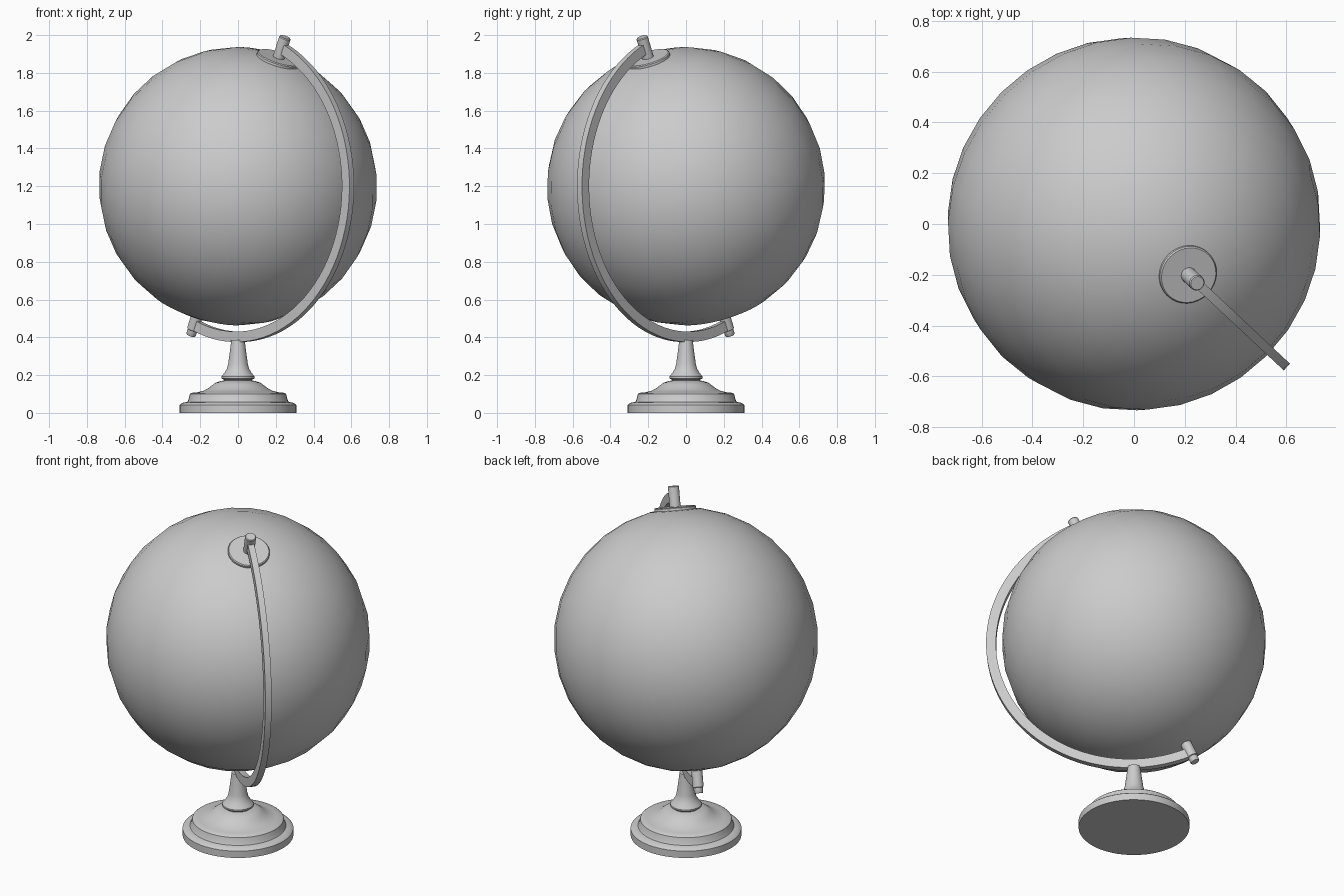
import bpy, bmesh, math
from mathutils import Vector, Matrix

if "Cube" in bpy.data.objects:
    bpy.data.objects.remove(bpy.data.objects["Cube"])

CENTRE = Vector((0, 0, 1.2))
TILT = math.radians(23.4)
YAW = math.radians(-43.1)
OUT = Vector((math.cos(YAW), math.sin(YAW), 0))    # arm side
SIDE = Vector((-math.sin(YAW), math.cos(YAW), 0))  # across the arm
UP = Vector((0, 0, 1))


def ray(a):
    return UP * math.cos(a) + OUT * math.sin(a)


AXIS = ray(TILT)
ROT = Vector((0, 0, 1)).rotation_difference(AXIS).to_matrix().to_4x4()
FRAME = Matrix.Translation(CENTRE) @ ROT


def finish(name, bm, matrix=None, angle=35):
    bmesh.ops.recalc_face_normals(bm, faces=bm.faces)
    me = bpy.data.meshes.new(name)
    bm.to_mesh(me)
    bm.free()
    ob = bpy.data.objects.new(name, me)
    bpy.context.collection.objects.link(ob)
    if matrix:
        ob.matrix_world = matrix
    bpy.ops.object.select_all(action='DESELECT')
    ob.select_set(True)
    bpy.context.view_layer.objects.active = ob
    bpy.ops.object.shade_smooth_by_angle(angle=math.radians(angle))
    return ob


def lathe(name, profile, segments, matrix=None, angle=35):
    bm = bmesh.new()
    rings = []
    for r, z in profile:
        rings.append([bm.verts.new((r * math.cos(2 * math.pi * i / segments),
                                    r * math.sin(2 * math.pi * i / segments), z))
                      for i in range(segments)])
    for a, b in zip(rings, rings[1:]):
        for i in range(segments):
            j = (i + 1) % segments
            bm.faces.new((a[i], a[j], b[j], b[i]))
    bm.faces.new(rings[0])
    bm.faces.new(rings[-1])
    return finish(name, bm, matrix, angle)


# globe ball, tilted on its axis
bm = bmesh.new()
bmesh.ops.create_uvsphere(bm, u_segments=32, v_segments=16, radius=0.737)
finish("globe_ball", bm, FRAME)

# half-ring arm from pole to pole
bm = bmesh.new()
STEPS, INNER, OUTER, HALF = 48, 0.77, 0.825, 0.018
rings = []
for i in range(STEPS + 1):
    d = ray(TILT + math.pi * i / STEPS)
    rings.append([bm.verts.new(CENTRE + d * r + SIDE * s) for r, s in
                  ((INNER, -HALF), (OUTER, -HALF), (OUTER, HALF), (INNER, HALF))])
for a, b in zip(rings, rings[1:]):
    for k in range(4):
        m = (k + 1) % 4
        bm.faces.new((a[k], a[m], b[m], b[k]))
bm.faces.new(rings[0])
bm.faces.new(rings[-1])
finish("meridian_arm", bm)

# pivot pins at both poles, top collar disc
pin = [(0.031, 0.725), (0.031, 0.825), (0.026, 0.828), (0.026, 0.855), (0.023, 0.86)]
top_pin = [(0.031, 0.725), (0.031, 0.855), (0.027, 0.86)]
lathe("top_pin", top_pin, 24, FRAME)
lathe("bottom_pin", pin, 24, FRAME @ Matrix.Rotation(math.pi, 4, 'X'))
lathe("top_collar", [(0.117, 0.715), (0.117, 0.738), (0.112, 0.743)], 32, FRAME)

# turned base
lathe("base", [(0.309, 0), (0.309, 0.042), (0.302, 0.048), (0.288, 0.055),
               (0.268, 0.058), (0.263, 0.068), (0.255, 0.100), (0.247, 0.106),
               (0.215, 0.109), (0.180, 0.118), (0.155, 0.132), (0.135, 0.148),
               (0.118, 0.160), (0.090, 0.169), (0.070, 0.172)], 48)

# turned stem
lathe("stem", [(0.070, 0.165), (0.075, 0.176), (0.088, 0.183), (0.088, 0.192),
               (0.072, 0.212), (0.058, 0.235), (0.052, 0.260), (0.045, 0.310),
               (0.038, 0.365), (0.036, 0.385)], 32)
